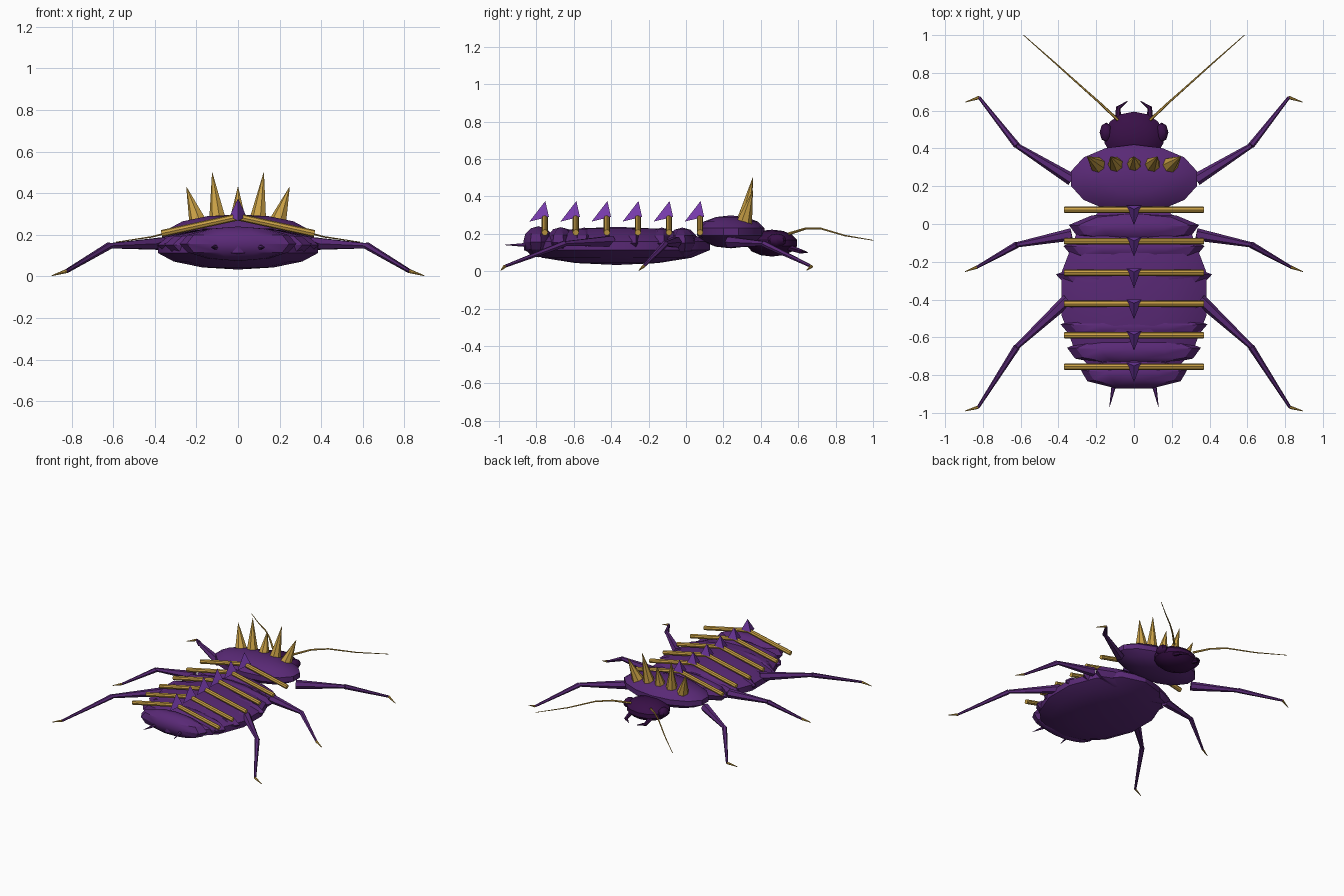
import bpy, bmesh, math
from mathutils import Vector

if "Cube" in bpy.data.objects:
    bpy.data.objects.remove(bpy.data.objects["Cube"])


def material(name, rgb):
    m = bpy.data.materials.new(name)
    m.diffuse_color = (*rgb, 1)
    m.use_nodes = True
    m.node_tree.nodes["Principled BSDF"].inputs["Base Color"].default_value = m.diffuse_color
    return m


PURPLE = material("shell purple", (0.10, 0.022, 0.18))
DARK = material("head dark purple", (0.04, 0.005, 0.062))
VIOLET = material("bright violet", (0.19, 0.045, 0.42))
GOLD = material("gold", (0.58, 0.35, 0.06))


def finish(bm, name, mat, smooth=True):
    bmesh.ops.recalc_face_normals(bm, faces=bm.faces)
    me = bpy.data.meshes.new(name)
    bm.to_mesh(me)
    bm.free()
    me.materials.append(mat)
    ob = bpy.data.objects.new(name, me)
    bpy.context.collection.objects.link(ob)
    if smooth:
        bpy.ops.object.select_all(action='DESELECT')
        ob.select_set(True)
        bpy.context.view_layer.objects.active = ob
        bpy.ops.object.shade_smooth_by_angle(angle=math.radians(30))
    return ob


def ellipsoid(name, centre, radii, mat, segs=14, rings=7, smooth=True):
    bm = bmesh.new()
    bmesh.ops.create_uvsphere(bm, u_segments=segs, v_segments=rings, radius=1)
    for v in bm.verts:
        v.co = Vector(centre) + Vector(a * b for a, b in zip(v.co, radii))
    return finish(bm, name, mat, smooth)


def tube(name, points, radii, mat, sides=6):
    """Tapered limb swept through the points."""
    bm = bmesh.new()
    pts = [Vector(p) for p in points]
    rings = []
    for i, (p, r) in enumerate(zip(pts, radii)):
        d = (pts[min(i + 1, len(pts) - 1)] - pts[max(i - 1, 0)]).normalized()
        up = Vector((0, 0, 1)) if abs(d.z) < 0.8 else Vector((0, 1, 0))
        u = d.cross(up).normalized()
        w = d.cross(u)
        rings.append([bm.verts.new(p + r * (math.cos(t) * u + math.sin(t) * w))
                      for t in (2 * math.pi * k / sides for k in range(sides))])
    for a, b in zip(rings, rings[1:]):
        for k in range(sides):
            n = (k + 1) % sides
            bm.faces.new((a[k], a[n], b[n], b[k]))
    bm.faces.new(rings[0])
    bm.faces.new(rings[-1])
    return finish(bm, name, mat)


def flip(points, s):
    return [(s * x, y, z) for x, y, z in points]


# Abdomen, shoulder shield and head
ellipsoid("abdomen", (0, -0.37, 0.135), (0.405, 0.51, 0.102), PURPLE)
ellipsoid("shoulder_shield", (0, 0.24, 0.21), (0.35, 0.185, 0.088), PURPLE)
ellipsoid("head", (0, 0.46, 0.15), (0.165, 0.138, 0.072), DARK)

# Overlapping back plates: (y, half width, half depth, centre height)
plates = [(-0.02, 0.35, 0.085, 0.15), (-0.13, 0.38, 0.08, 0.15),
          (-0.28, 0.42, 0.08, 0.15), (-0.43, 0.41, 0.08, 0.15),
          (-0.545, 0.395, 0.08, 0.15), (-0.67, 0.36, 0.085, 0.152),
          (-0.79, 0.285, 0.085, 0.157)]
for i, (y, rx, ry, z) in enumerate(plates):
    ellipsoid(f"back_plate_{i + 1}", (0, y, z), (rx, ry, 0.083), PURPLE, 9, 6)

# Ridge rods with a three-sided barb on top of each pair
for i in range(6):
    y = 0.075 - 0.166 * i
    for s, side in ((-1, "left"), (1, "right")):
        tube(f"rod_{i + 1}_{side}", flip([(0, y, 0.286), (0.368, y, 0.206)], s),
             (0.017, 0.017), GOLD, 8)
    bm = bmesh.new()
    tip, back, lf, rf = [bm.verts.new(p) for p in (
        (0, y + 0.003, 0.375), (0, y - 0.082, 0.265),
        (-0.04, y + 0.022, 0.29), (0.04, y + 0.022, 0.29))]
    for f in ((tip, back, lf), (tip, rf, back), (tip, lf, rf), (back, rf, lf)):
        bm.faces.new(f)
    finish(bm, f"barb_{i + 1}", VIOLET, False)

# Crown of horns on the shoulder shield
for i in range(-2, 3):
    height = 0.50 if abs(i) == 1 else 0.43
    tube(f"horn_{i + 3}", [(0.095 * i, 0.31, 0.255), (0.124 * i, 0.357, height)],
         (0.045, 0.001), GOLD, 7)

# Leg joints: hip, knee, ankle, claw tip
legs = {
    "front": [(0.33, 0.235, 0.155), (0.62, 0.415, 0.147), (0.82, 0.67, 0.025), (0.893, 0.645, 0.004)],
    "middle": [(0.33, -0.055, 0.155), (0.62, -0.11, 0.147), (0.83, -0.228, 0.025), (0.895, -0.252, 0.004)],
    "hind": [(0.35, -0.40, 0.16), (0.62, -0.65, 0.147), (0.825, -0.97, 0.025), (0.895, -0.99, 0.004)],
}
for s, side in ((-1, "left"), (1, "right")):
    for leg, joints in legs.items():
        hip, knee, ankle, tip = flip(joints, s)
        tube(f"{leg}_thigh_{side}", [hip, knee], (0.033, 0.014), PURPLE)
        tube(f"{leg}_shin_{side}", [knee, ankle], (0.018, 0.008), PURPLE)
        tube(f"{leg}_claw_{side}", [ankle, tip], (0.009, 0.002), GOLD)
    # Eyes, jaws, feelers and tail prongs
    ellipsoid(f"eye_{side}", (s * 0.147, 0.485, 0.165), (0.035, 0.052, 0.035), DARK, 8, 6)
    tube(f"jaw_{side}", flip([(0.085, 0.54, 0.13), (0.083, 0.615, 0.105), (0.035, 0.65, 0.1)], s),
         (0.018, 0.013, 0.002), DARK)
    tube(f"feeler_{side}", flip([(0.085, 0.55, 0.20), (0.18, 0.64, 0.228), (0.27, 0.72, 0.228),
                                 (0.415, 0.85, 0.19), (0.585, 1.0, 0.165)], s),
         (0.008, 0.006, 0.005, 0.004, 0.002), GOLD)
    tube(f"tail_prong_{side}", flip([(0.1, -0.82, 0.14), (0.13, -0.97, 0.14)], s),
         (0.016, 0.001), PURPLE)
